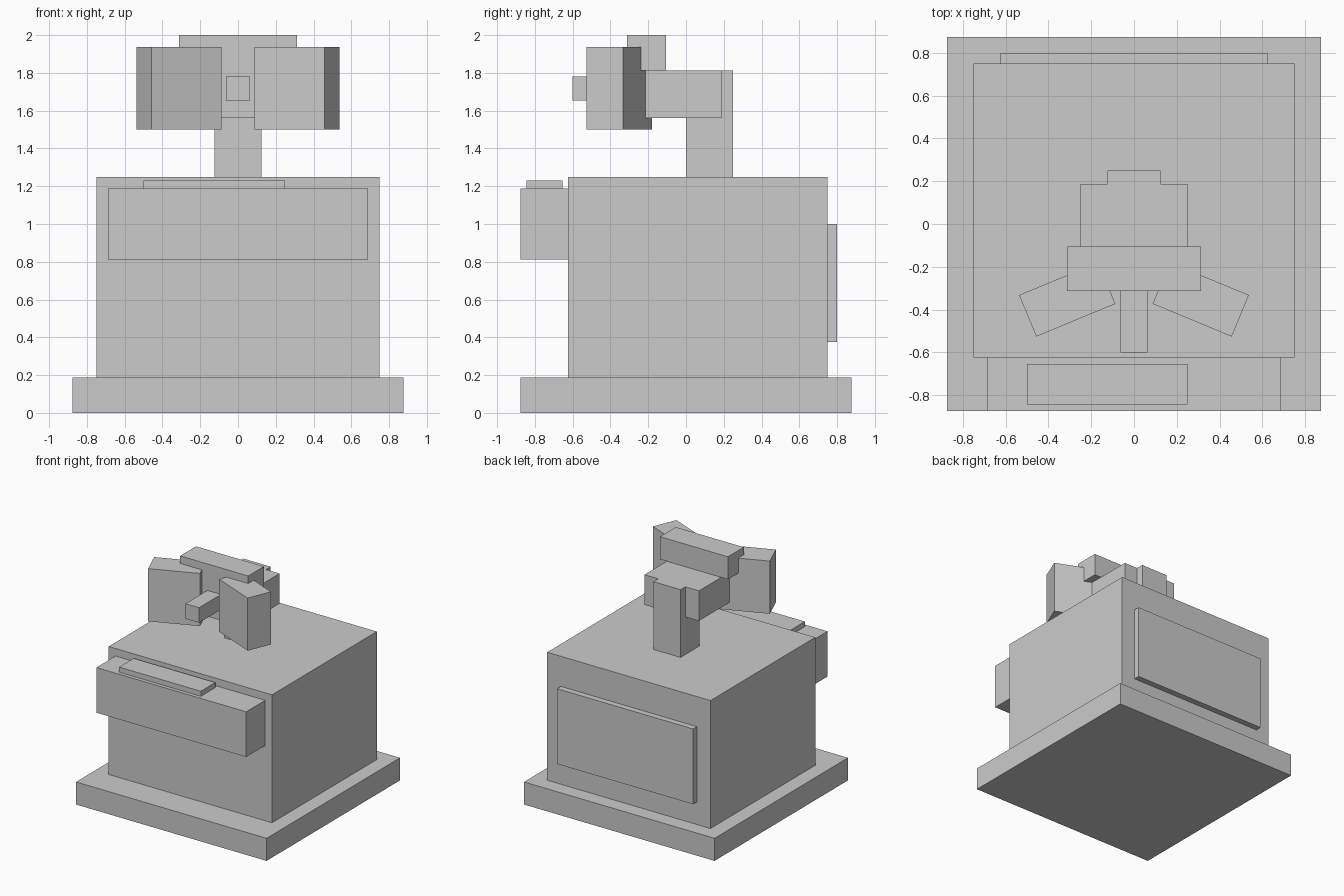
import bpy
import bmesh
from math import radians
from mathutils import Matrix, Vector

cube = bpy.data.objects.get("Cube")
if cube:
    bpy.data.objects.remove(cube, do_unlink=True)

GREY = (0.6, 0.6, 0.6, 1)
grey = bpy.data.materials.new("plain grey")
grey.use_nodes = True
grey.diffuse_color = GREY
grey.node_tree.nodes["Principled BSDF"].inputs["Base Color"].default_value = GREY


def box(name, x, y, z, turn=0):
    """Box spanning the given ranges, turned about its own vertical axis."""
    spans = (x, y, z)
    centre = Vector([(a + b) / 2 for a, b in spans])
    size = Vector([b - a for a, b in spans])
    bm = bmesh.new()
    bmesh.ops.create_cube(bm, size=1, matrix=Matrix.Diagonal(size).to_4x4())
    mesh = bpy.data.meshes.new(name)
    bm.to_mesh(mesh)
    bm.free()
    mesh.materials.append(grey)
    obj = bpy.data.objects.new(name, mesh)
    obj.location = centre
    obj.rotation_euler.z = radians(turn)
    bpy.context.collection.objects.link(obj)
    return obj


def wide(half):
    return (-half, half)


# Base and body
box("base", wide(0.875), wide(0.875), (0, 0.1875))
box("body", wide(0.75), (-0.625, 0.75), (0.1875, 1.25))
box("back_panel", wide(0.625), (0.75, 0.8), (0.375, 1.0))

# Front box with its lid plate
box("front_box", wide(0.6875), (-0.875, -0.625), (0.8125, 1.1875))
box("front_box_plate", (-0.5, 0.25), (-0.845, -0.655), (1.1875, 1.23))

# Neck and head
box("neck", wide(0.125), (0, 0.25), (1.25, 1.8125))
box("head", wide(0.25), (-0.3125, 0.1875), (1.5625, 1.8125))
box("brow", wide(0.3125), (-0.3125, -0.105), (1.8125, 2.0))
box("nose", wide(0.0625), (-0.6, -0.3125), (1.655, 1.78))

# Angled eye blocks
for side, name in ((1, "left_eye"), (-1, "right_eye")):
    cx, cy = 0.3125 * side, -0.353
    box(name, (cx - 0.2, cx + 0.2), (cy - 0.105, cy + 0.105),
        (1.5, 1.9375), turn=-22.5 * side)
